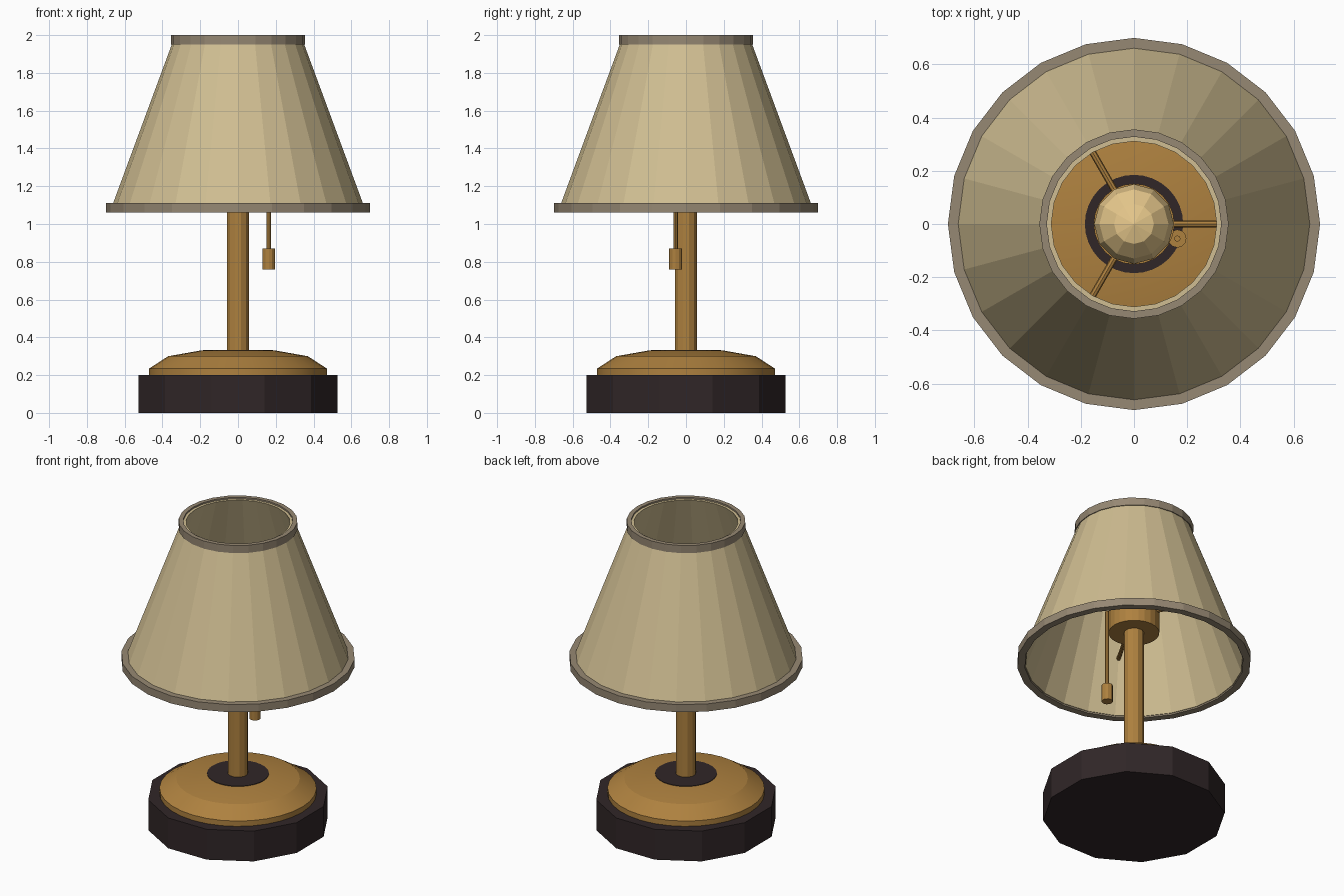
import bpy, bmesh, math
from mathutils import Vector

if "Cube" in bpy.data.objects:
    bpy.data.objects.remove(bpy.data.objects["Cube"])


def material(name, r, g, b):
    """Flat colour from 0-255 display values, stored as linear."""
    lin = [((c / 255 + 0.055) / 1.055) ** 2.4 for c in (r, g, b)]
    m = bpy.data.materials.new(name)
    m.diffuse_color = (*lin, 1)
    m.use_nodes = True
    m.node_tree.nodes["Principled BSDF"].inputs["Base Color"].default_value = m.diffuse_color
    return m


CREAM = material("cream_fabric", 208, 190, 146)
TRIM = material("taupe_trim", 150, 136, 115)
BRASS = material("brass", 174, 129, 63)
DARK = material("dark_wood", 48, 38, 39)
GLOW = material("warm_glass", 236, 205, 143)


def finish(name, bm, mat, smooth=None):
    bmesh.ops.recalc_face_normals(bm, faces=bm.faces)
    me = bpy.data.meshes.new(name)
    bm.to_mesh(me)
    bm.free()
    me.materials.append(mat)
    ob = bpy.data.objects.new(name, me)
    bpy.context.collection.objects.link(ob)
    if smooth:
        bpy.ops.object.select_all(action='DESELECT')
        ob.select_set(True)
        bpy.context.view_layer.objects.active = ob
        bpy.ops.object.shade_smooth_by_angle(angle=math.radians(smooth))
    return ob


def lathe(name, profile, sides, mat, closed=False, turn=0.0, at=(0, 0), smooth=None):
    """Revolve (radius, height) points; open profiles get flat caps."""
    bm = bmesh.new()
    rings = []
    for r, z in profile:
        angles = [turn + 2 * math.pi * i / sides for i in range(sides)]
        rings.append([bm.verts.new((at[0] + r * math.cos(a), at[1] + r * math.sin(a), z))
                      for a in angles])
    pairs = list(zip(rings, rings[1:]))
    if closed:
        pairs.append((rings[-1], rings[0]))
    else:
        bm.faces.new(rings[0])
        bm.faces.new(rings[-1])
    for lo, hi in pairs:
        for i in range(sides):
            j = (i + 1) % sides
            bm.faces.new((lo[i], lo[j], hi[j], hi[i]))
    return finish(name, bm, mat, smooth)


def rod(name, start, end, radius, sides, mat):
    """Straight bar between two points."""
    a, b = Vector(start), Vector(end)
    bm = bmesh.new()
    bmesh.ops.create_cone(bm, cap_ends=True, segments=sides, radius1=radius,
                          radius2=radius, depth=(b - a).length)
    bm.transform((b - a).to_track_quat('Z', 'Y').to_matrix().to_4x4())
    bmesh.ops.translate(bm, verts=bm.verts, vec=(a + b) / 2)
    return finish(name, bm, mat)


# Twelve-sided wooden plinth
lathe("plinth", [(0.545, 0), (0.545, 0.2)], 12, DARK, turn=math.radians(15))

# Brass dome with dark collar disc around the post
lathe("base_dome", [(0.47, 0.2), (0.47, 0.235), (0.37, 0.30), (0.2, 0.33)], 32, BRASS, smooth=15)
lathe("collar_disc", [(0.185, 0.325), (0.185, 0.333)], 32, DARK)

# Post and bulb socket
lathe("post", [(0.06, 0.32), (0.06, 1.29)], 12, BRASS, turn=math.radians(15))
lathe("socket", [(0.152, 1.27), (0.152, 1.41)], 24, BRASS)

# Faceted bulb
bm = bmesh.new()
bmesh.ops.create_uvsphere(bm, u_segments=12, v_segments=6, radius=0.15)
bmesh.ops.translate(bm, verts=bm.verts, vec=(0, 0, 1.52))
finish("bulb", bm, GLOW)

# Three arms carrying the shade
for k in range(3):
    a = 2 * math.pi * k / 3
    c, s = math.cos(a), math.sin(a)
    rod(f"shade_arm_{k + 1}", (0.1 * c, 0.1 * s, 1.395), (0.54 * c, 0.54 * s, 1.395),
        0.013, 8, BRASS)

# Pull chain and its handle
lathe("pull_chain", [(0.012, 0.86), (0.012, 1.38)], 8, BRASS, at=(0.163, -0.055))
lathe("pull_handle", [(0.034, 0.76), (0.034, 0.87)], 12, BRASS, at=(0.163, -0.055))

# Tapered shade wall and its two trim bands
lathe("shade", [(0.676, 1.07), (0.336, 1.99), (0.311, 1.99), (0.651, 1.07)], 24, CREAM, closed=True)
lathe("lower_trim", [(0.70, 1.06), (0.70, 1.11), (0.655, 1.11), (0.655, 1.06)], 24, TRIM, closed=True)
lathe("upper_trim", [(0.356, 1.95), (0.356, 2.0), (0.328, 2.0), (0.328, 1.95)], 24, TRIM, closed=True)
